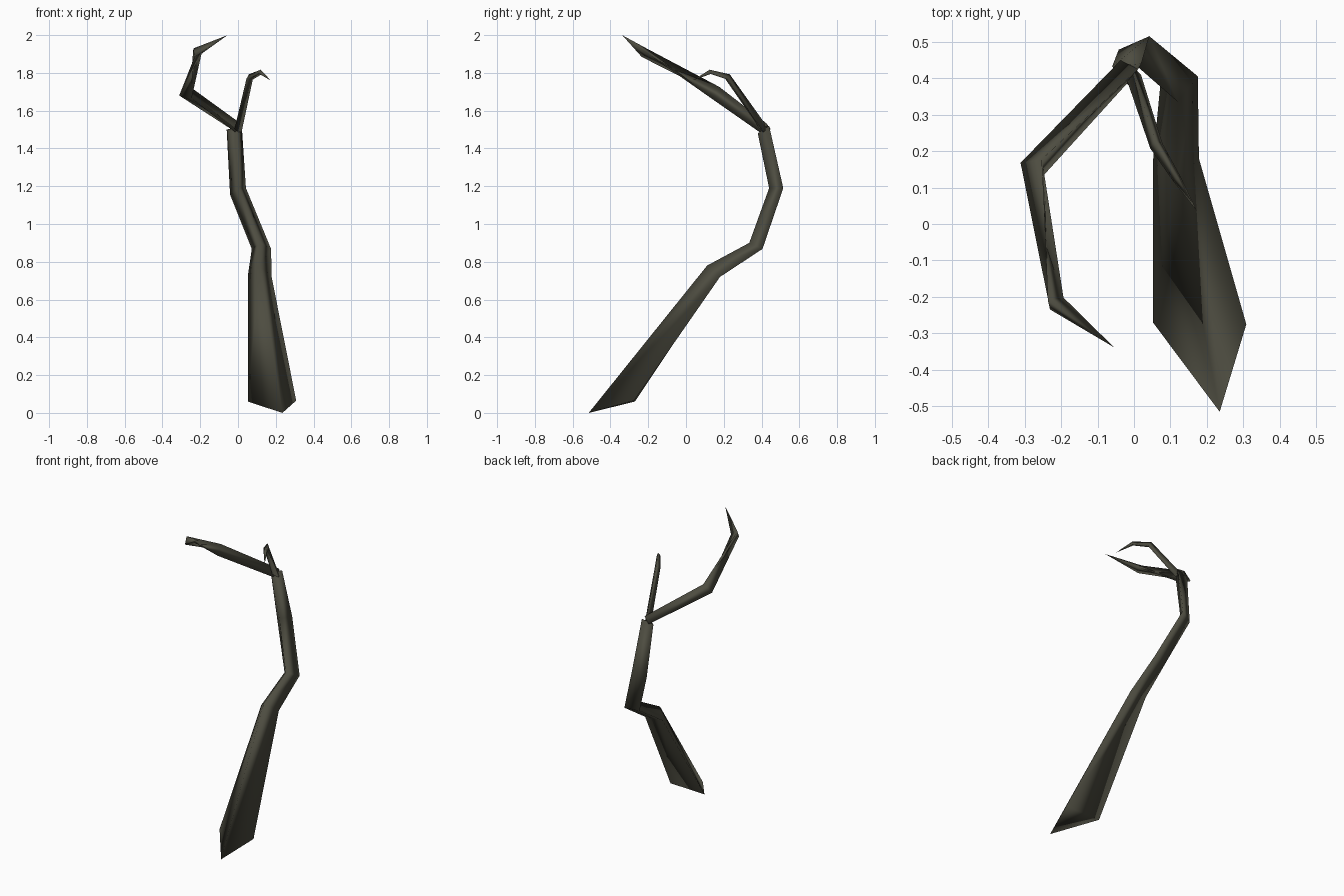
import bpy, bmesh, math
from mathutils import Vector

if "Cube" in bpy.data.objects:
    bpy.data.objects.remove(bpy.data.objects["Cube"])

bark = bpy.data.materials.new("dark olive bark")
bark.diffuse_color = (0.075, 0.073, 0.052, 1)
bark.use_nodes = True
bark.node_tree.nodes["Principled BSDF"].inputs["Base Color"].default_value = bark.diffuse_color


def loft(name, rings, tip=None):
    """Skin a list of equal rings; close the end with a cap or a pointed tip."""
    bm = bmesh.new()
    vs = [[bm.verts.new(p) for p in r] for r in rings]
    n = len(vs[0])
    for a, b in zip(vs, vs[1:]):
        for i in range(n):
            j = (i + 1) % n
            bm.faces.new((a[i], a[j], b[j], b[i]))
    bm.faces.new(vs[0][::-1])
    if tip is None:
        bm.faces.new(vs[-1])
    else:
        t = bm.verts.new(tip)
        for i in range(n):
            bm.faces.new((vs[-1][i], vs[-1][(i + 1) % n], t))
    bmesh.ops.recalc_face_normals(bm, faces=bm.faces)
    me = bpy.data.meshes.new(name)
    bm.to_mesh(me)
    bm.free()
    me.materials.append(bark)
    ob = bpy.data.objects.new(name, me)
    bpy.context.collection.objects.link(ob)
    # soft sides, crisp cut end
    for p in me.polygons:
        p.use_smooth = len(p.vertices) == 3 or p.index != n * (len(rings) - 1)
    return ob


def branch(name, path, radii, ref):
    """Three-sided tapering branch along a bent path, ending in a point."""
    pts = [Vector(p) for p in path]
    rings = []
    for i, r in enumerate(radii):
        t = (pts[i + 1] - pts[i]).normalized()
        if i:
            t = (t + (pts[i] - pts[i - 1]).normalized()).normalized()
        u = Vector(ref)
        u = (u - t * u.dot(t)).normalized()
        w = t.cross(u)
        rings.append([pts[i] + r * (u * math.cos(a) + w * math.sin(a))
                      for a in (k * math.tau / 3 for k in range(3))])
    return loft(name, rings, pts[-1])


# trunk: front, right and left corner of each section
trunk = [
    ((0.235, -0.515, 0.0), (0.308, -0.275, 0.065), (0.052, -0.27, 0.06)),
    ((0.115, 0.112, 0.78), (0.178, 0.18, 0.72), (0.052, 0.172, 0.725)),
    ((0.12, 0.335, 0.90), (0.175, 0.405, 0.868), (0.073, 0.39, 0.868)),
    ((0.0, 0.44, 1.19), (0.042, 0.515, 1.19), (-0.042, 0.478, 1.155)),
    ((-0.015, 0.38, 1.48), (0.02, 0.44, 1.52), (-0.06, 0.432, 1.50)),
]
loft("trunk", trunk)

# long hooked branch
branch("long_branch",
       [(-0.01, 0.425, 1.505), (-0.27, 0.16, 1.69), (-0.22, -0.215, 1.905), (-0.055, -0.338, 2.0)],
       [0.036, 0.043, 0.03], (0, -0.5, 1))

# short curled twig
branch("short_branch",
       [(-0.003, 0.415, 1.495), (0.06, 0.22, 1.775), (0.118, 0.125, 1.803), (0.173, 0.035, 1.76)],
       [0.024, 0.021, 0.014], (0, 0.3, 1))
